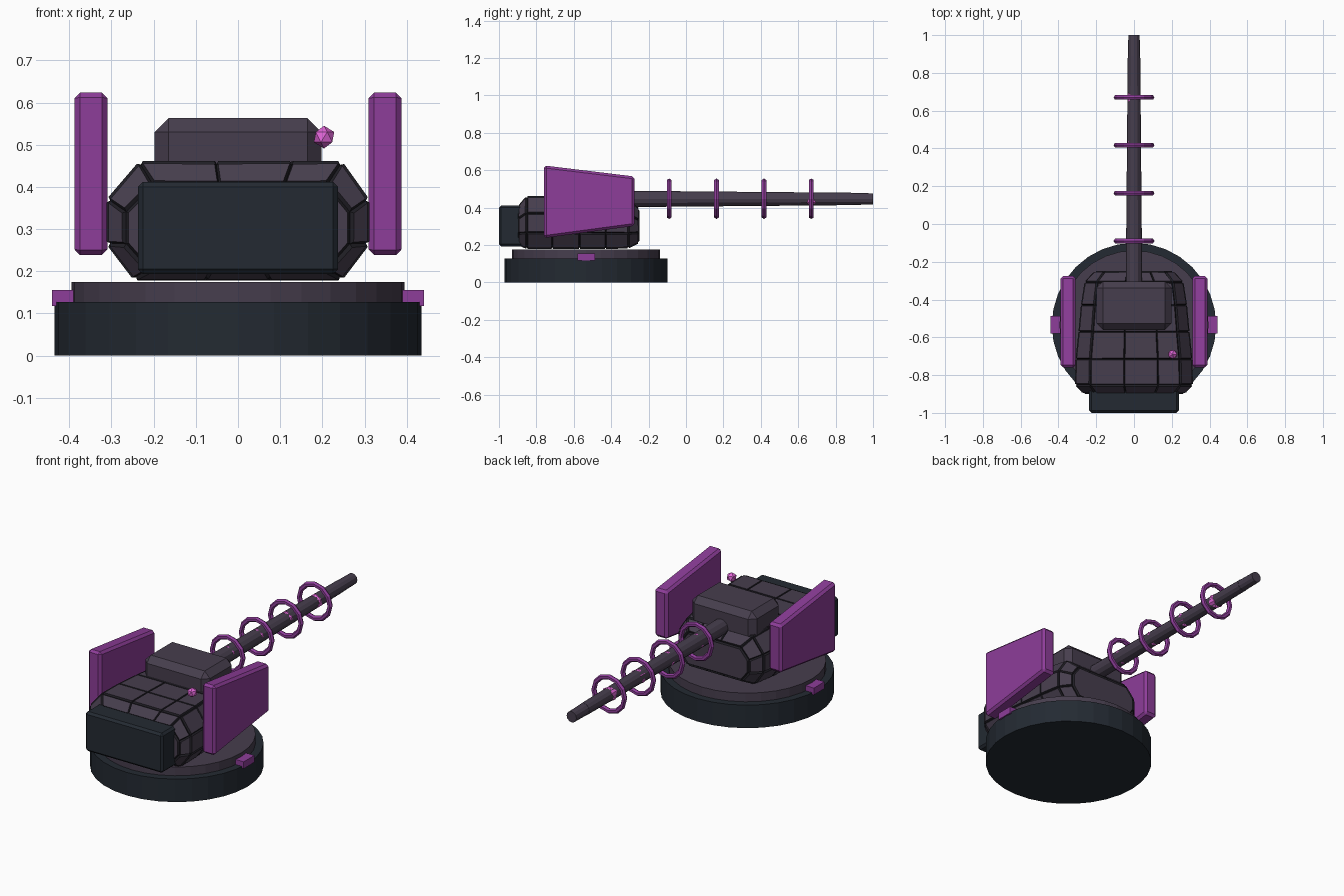
import bpy, bmesh
from math import radians
from mathutils import Vector

if "Cube" in bpy.data.objects:
    bpy.data.objects.remove(bpy.data.objects["Cube"])


def material(name, r, g, b):
    m = bpy.data.materials.new(name)
    m.diffuse_color = (r, g, b, 1)
    m.use_nodes = True
    m.node_tree.nodes["Principled BSDF"].inputs["Base Color"].default_value = m.diffuse_color
    return m


ARMOUR = material("armour", 0.062, 0.048, 0.075)
GAP = material("gap", 0.014, 0.013, 0.018)
DARK = material("dark_steel", 0.017, 0.023, 0.032)
PURPLE = material("purple", 0.27, 0.047, 0.32)
PINK = material("pink", 0.75, 0.13, 0.68)


def bevel(ob, width):
    mod = ob.modifiers.new("bevel", 'BEVEL')
    mod.width = width
    mod.segments = 1
    mod.limit_method = 'ANGLE'


def finish(name, bm, *mats):
    bmesh.ops.recalc_face_normals(bm, faces=bm.faces)
    me = bpy.data.meshes.new(name)
    bm.to_mesh(me)
    bm.free()
    for m in mats:
        me.materials.append(m)
    ob = bpy.data.objects.new(name, me)
    bpy.context.collection.objects.link(ob)
    return ob


def box(name, lo, hi, mat, width=0):
    lo, hi = Vector(lo), Vector(hi)
    bm = bmesh.new()
    bmesh.ops.create_cube(bm, size=1)
    for v in bm.verts:
        v.co = (lo + hi) / 2 + v.co * (hi - lo)
    ob = finish(name, bm, mat)
    if width:
        bevel(ob, width)
    return ob


def loft(sections):
    bm = bmesh.new()
    rings = [[bm.verts.new(p) for p in s] for s in sections]
    n = len(rings[0])
    for a, b in zip(rings, rings[1:]):
        for i in range(n):
            bm.faces.new((a[i], a[(i + 1) % n], b[(i + 1) % n], b[i]))
    bm.faces.new(rings[0])
    bm.faces.new(rings[-1])
    return bm


def rod(name, r1, r2, y1, y2, z, sides, mat):
    bpy.ops.mesh.primitive_cone_add(vertices=sides, radius1=r1, radius2=r2, depth=y2 - y1,
                                    location=(0, (y1 + y2) / 2, z), rotation=(radians(-90), 0, 0))
    ob = bpy.context.object
    ob.name = name
    ob.data.materials.append(mat)


def orb(name, loc, r):
    bpy.ops.mesh.primitive_ico_sphere_add(subdivisions=1, radius=r, location=loc)
    ob = bpy.context.object
    ob.name = name
    ob.data.materials.append(PINK)


# Round base and turntable
for name, r, z0, z1, mat in (("base", 0.435, 0, 0.127, DARK),
                             ("turntable", 0.395, 0.12, 0.175, ARMOUR)):
    bpy.ops.mesh.primitive_cylinder_add(vertices=32, radius=r, depth=z1 - z0,
                                        location=(0, -0.535, (z0 + z1) / 2))
    bpy.context.object.name = name
    bpy.context.object.data.materials.append(mat)

# Armoured turret body: lofted sections, then every face raised as a plate
def section(y, w, z0, z1):
    outline = ((-1, 0.3), (-1, 0.68), (-0.76, 1), (-0.17, 1), (0.42, 1), (0.8, 1),
               (1, 0.68), (1, 0.3), (0.8, 0), (0.25, 0), (-0.25, 0), (-0.8, 0))
    return [(x * w, y, z0 + t * (z1 - z0)) for x, t in outline]


bm = loft([section(y, w, a, b) for y, w, a, b in (
    (-0.89, 0.265, 0.205, 0.405), (-0.85, 0.303, 0.187, 0.452), (-0.715, 0.300, 0.187, 0.452),
    (-0.57, 0.285, 0.187, 0.450), (-0.43, 0.272, 0.187, 0.445), (-0.31, 0.253, 0.19, 0.435),
    (-0.258, 0.205, 0.215, 0.39))])
bmesh.ops.recalc_face_normals(bm, faces=bm.faces)
rims = bmesh.ops.inset_individual(bm, faces=bm.faces[:], thickness=0.006, depth=0.009)
for f in rims["faces"]:
    f.material_index = 1
finish("turret_body", bm, ARMOUR, GAP)

# Rear counterweight and roof housing
box("counterweight", (-0.237, -1.0, 0.193), (0.237, -0.87, 0.412), DARK, 0.012)
box("roof_housing", (-0.198, -0.56, 0.38), (0.198, -0.305, 0.563), ARMOUR, 0.033)

# Side shields and base clamps, mirrored left and right
for side, s in (("left", -1), ("right", 1)):
    outline = ((-0.76, 0.237), (-0.76, 0.625), (-0.275, 0.566), (-0.275, 0.302))
    shield = finish(side + "_shield",
                    loft([[(s * x, y, z) for y, z in outline] for x in (0.31, 0.388)]), PURPLE)
    bevel(shield, 0.013)
    xs = sorted((s * 0.39, s * 0.441))
    box(side + "_clamp", (xs[0], -0.58, 0.117), (xs[1], -0.487, 0.155), PURPLE)

# Barrel, thinner at the muzzle
rod("barrel", 0.044, 0.033, -0.36, 0.89, 0.446, 12, ARMOUR)
rod("muzzle", 0.032, 0.030, 0.88, 1.0, 0.446, 12, ARMOUR)

# Coil rings with glowing nodes along the barrel
for i, y in enumerate((-0.09, 0.163, 0.417, 0.67)):
    bpy.ops.mesh.primitive_torus_add(major_segments=12, minor_segments=6, major_radius=0.094,
                                     minor_radius=0.014, location=(0, y, 0.447),
                                     rotation=(radians(90), 0, 0))
    bpy.context.object.name = f"coil_ring_{i + 1}"
    bpy.context.object.data.materials.append(PURPLE)
    orb(f"coil_node_{i + 1}", (0, y, 0.446), 0.046 - 0.001 * i)

# Sensor light above the rear deck
orb("sensor_light", (0.204, -0.69, 0.518), 0.027)
